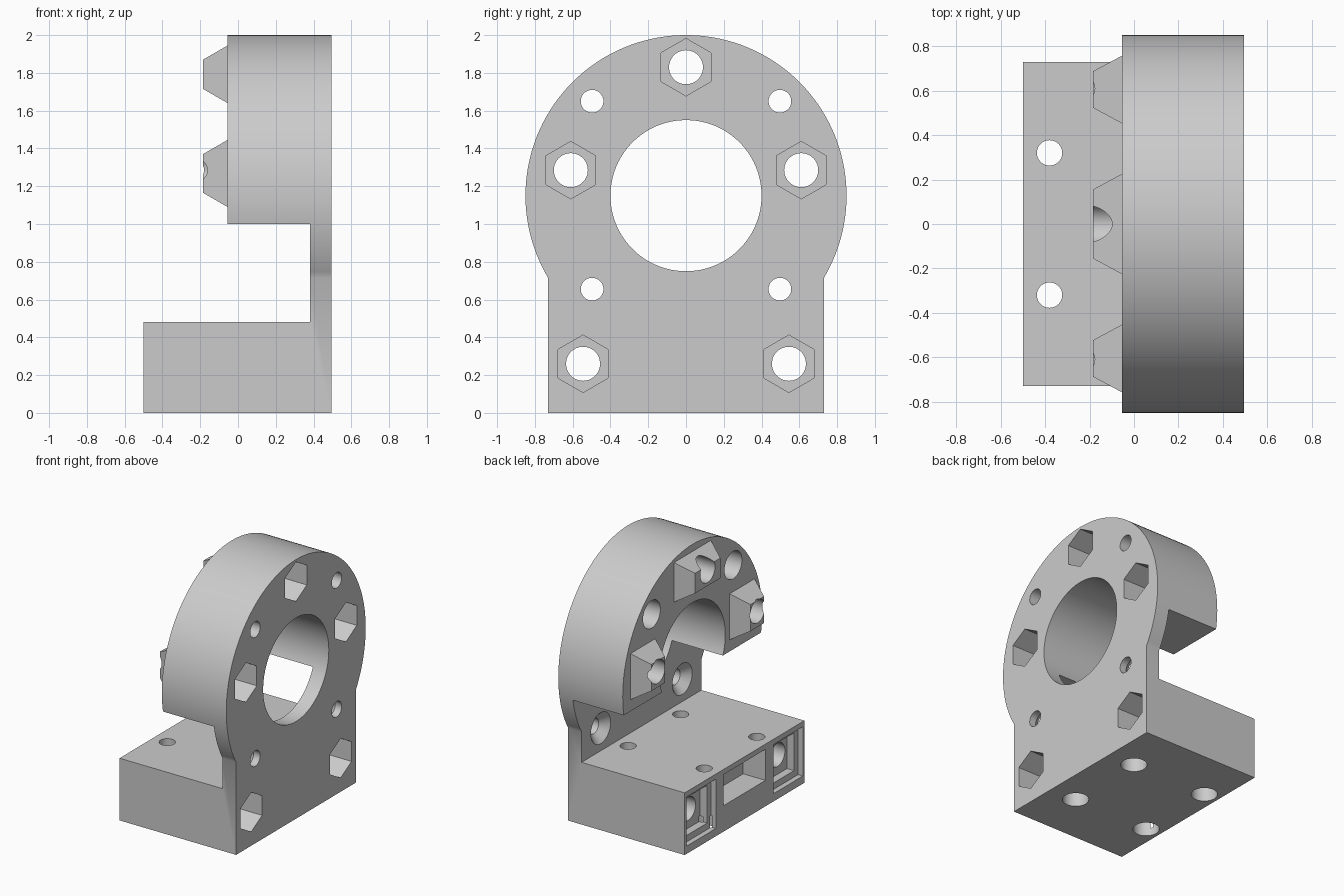
import bpy, bmesh
from math import pi, sin, cos, asin, sqrt
from mathutils import Matrix, Vector

if "Cube" in bpy.data.objects:
    bpy.data.objects.remove(bpy.data.objects["Cube"], do_unlink=True)

grey = bpy.data.materials.new("plain grey")
grey.use_nodes = True
grey.diffuse_color = (0.6, 0.6, 0.6, 1)
grey.node_tree.nodes["Principled BSDF"].inputs["Base Color"].default_value = (0.6, 0.6, 0.6, 1)

BACK, RING, PLATE, FRONT = -0.5, -0.055, 0.38, 0.495   # depths along x
AXIS_Z = 1.15                                          # centre of the bore


def finish(bm, name):
    bmesh.ops.recalc_face_normals(bm, faces=bm.faces)
    mesh = bpy.data.meshes.new(name)
    bm.to_mesh(mesh)
    bm.free()
    mesh.materials.append(grey)
    ob = bpy.data.objects.new(name, mesh)
    bpy.context.collection.objects.link(ob)
    return ob


def loft(name, first, second):
    """Solid between two matching outlines."""
    bm = bmesh.new()
    a, b = [[bm.verts.new(p) for p in ring] for ring in (first, second)]
    bm.faces.new(a)
    bm.faces.new(b)
    for i in range(len(a)):
        j = (i + 1) % len(a)
        bm.faces.new((a[i], a[j], b[j], b[i]))
    return finish(bm, name)


def box(name, x0, x1, y0, y1, z0, z1):
    outline = lambda x: [(x, y0, z0), (x, y1, z0), (x, y1, z1), (x, y0, z1)]
    return loft(name, outline(x0), outline(x1))


def rod_x(name, x0, x1, y, z, r0, r1=None, sides=48):
    """Round or polygonal rod along x, with a corner pointing up."""
    ring = lambda x, r: [(x, y + r * sin(2 * pi * i / sides), z + r * cos(2 * pi * i / sides))
                         for i in range(sides)]
    return loft(name, ring(x0, r0), ring(x1, r0 if r1 is None else r1))


def rod_z(name, z0, z1, x, y, r):
    ring = lambda z: [(x + r * cos(pi * i / 24), y + r * sin(pi * i / 24), z) for i in range(48)]
    return loft(name, ring(z0), ring(z1))


def combine(body, other, operation):
    mod = body.modifiers.new(operation, 'BOOLEAN')
    mod.operation, mod.solver, mod.object = operation, 'EXACT', other
    bpy.context.view_layer.update()
    evaluated = body.evaluated_get(bpy.context.evaluated_depsgraph_get())
    mesh = bpy.data.meshes.new_from_object(evaluated)
    body.modifiers.clear()
    body.data = mesh
    bpy.data.objects.remove(other, do_unlink=True)


# Outline: round head running into straight sides
R, HALF = 0.85, 0.73
start = -asin(sqrt(R * R - HALF * HALF) / R)
STEPS = 96
outline = [(-HALF, 0), (HALF, 0)]
for i in range(STEPS + 1):
    t = start + (pi - 2 * start) * i / STEPS
    outline.append((R * cos(t), AXIS_Z + R * sin(t)))
bracket = loft("bearing_bracket", [(BACK, y, z) for y, z in outline],
               [(FRONT, y, z) for y, z in outline])

# Step the back into ring, thin plate and foot
combine(bracket, box("slot", -1, PLATE, -1, 1, 0.48, 1.0), 'DIFFERENCE')
combine(bracket, box("ring_back", -1, RING, -1, 1, 0.9, 2.1), 'DIFFERENCE')


# Tapered bosses behind the three head bolts
def boss(y, hy, z0, z1, taper=0.07):
    ring = lambda x, h, a, b: [(x, y - h, a), (x, y + h, a), (x, y + h, b), (x, y - h, b)]
    low = max(z0, 1.09)
    combine(bracket, loft("boss", ring(RING, hy, low, z1),
                          ring(-0.185, hy - taper, z0 + 0.075, z1 - 0.075)), 'UNION')


boss(0, 0.225, 1.64, 1.945)
for s in (-1, 1):
    boss(s * 0.605, 0.152, 1.09, 1.445)

cutters = [rod_x("bore", -1, 1, 0, AXIS_Z, 0.4, sides=96)]

# Bolt holes with hexagonal nut pockets
bolts = [(0, 1.83)] + [(s * y, z) for s in (-1, 1) for y, z in ((0.61, 1.285), (0.545, 0.26))]
for y, z in bolts:
    cutters.append(rod_x("bolt_hole", -1, 1, y, z, 0.09))
    cutters.append(rod_x("nut_pocket", FRONT - 0.22, 1, y, z, 0.152, sides=6))

for s in (-1, 1):
    # Small mounting holes, counterbored above and countersunk below
    for z in (1.65, 0.655):
        cutters.append(rod_x("mount_hole", -1, 1, s * 0.497, z, 0.06))
    cutters.append(rod_x("counterbore", -1, 0.3, s * 0.497, 1.65, 0.106))
    cutters.append(rod_x("countersink", PLATE - 0.01, PLATE + 0.06, s * 0.497, 0.655, 0.13, 0.06))
    # Stepped pockets in the back of the foot
    y = s * 0.53
    cutters.append(box("pocket", -1, BACK + 0.04, y - 0.18, y + 0.18, 0.06, 0.44))
    cutters.append(box("inner_pocket", -1, BACK + 0.1, y - 0.13, y + 0.13, 0.11, 0.4))
    # Vertical holes through the foot, wider underneath
    for x in (-0.38, 0.27):
        cutters.append(rod_z("foot_hole", -0.1, 0.6, x, s * 0.32, 0.057))
        cutters.append(rod_z("foot_counterbore", -0.1, 0.15, x, s * 0.32, 0.093))
cutters.append(box("centre_pocket", -1, BACK + 0.19, -0.255, 0.255, 0.2, 0.44))

for cutter in cutters:
    combine(bracket, cutter, 'DIFFERENCE')

# Smooth the round walls, keep the edges sharp
bpy.ops.object.select_all(action='DESELECT')
bracket.select_set(True)
bpy.context.view_layer.objects.active = bracket
bpy.ops.object.shade_smooth_by_angle(angle=pi / 6)
